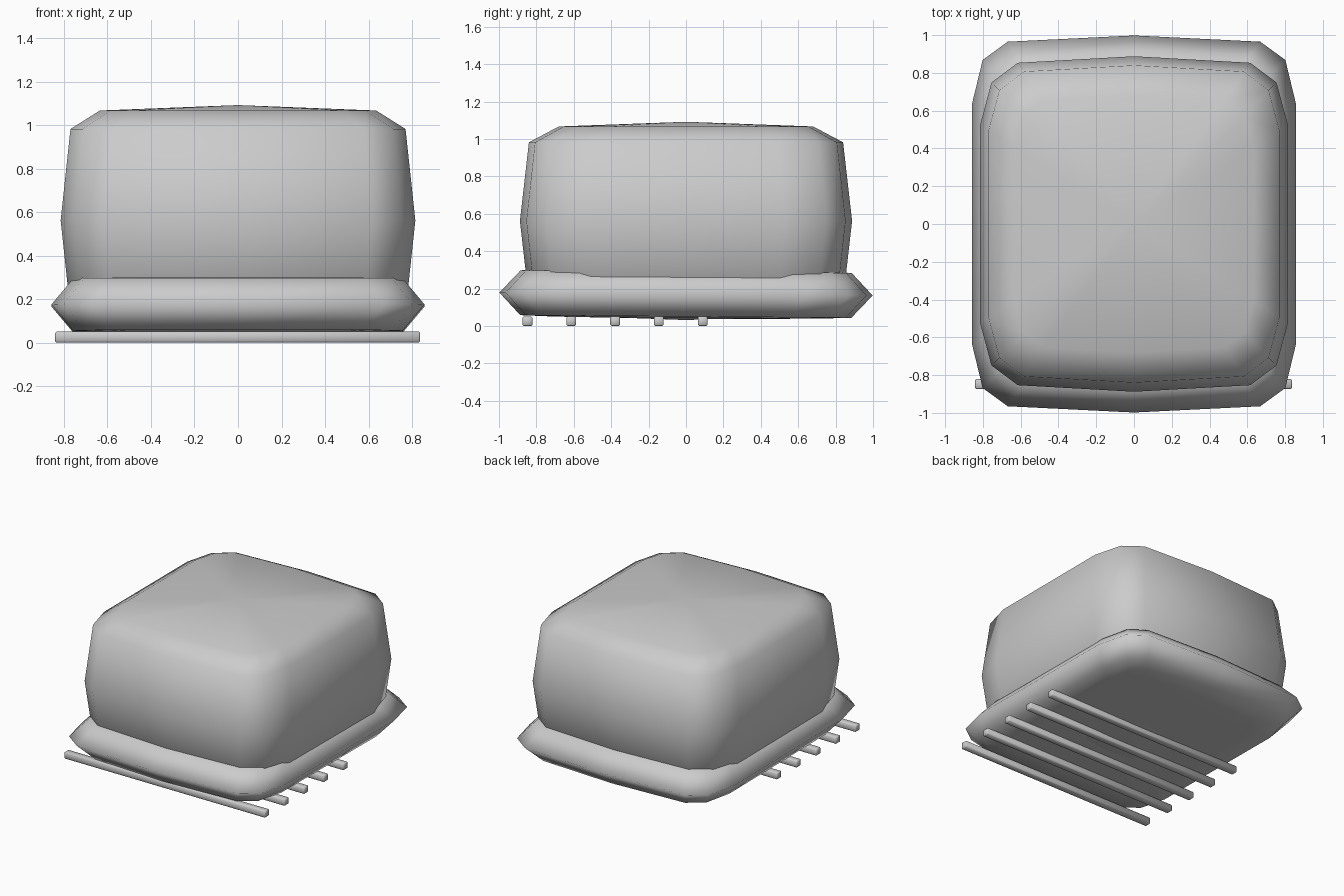
import bpy
import bmesh

cube = bpy.data.objects.get("Cube")
if cube:
    bpy.data.objects.remove(cube, do_unlink=True)

grey = bpy.data.materials.new("plain_grey")
grey.use_nodes = True
colour = (0.6, 0.6, 0.6, 1)
grey.diffuse_color = colour
grey.node_tree.nodes["Principled BSDF"].inputs["Base Color"].default_value = colour


def finish(name, bm):
    """Turn a bmesh into a smooth grey object."""
    bmesh.ops.recalc_face_normals(bm, faces=bm.faces[:])
    for face in bm.faces:
        face.smooth = True
    mesh = bpy.data.meshes.new(name)
    bm.to_mesh(mesh)
    bm.free()
    mesh.materials.append(grey)
    obj = bpy.data.objects.new(name, mesh)
    bpy.context.collection.objects.link(obj)
    return obj


def outline(quarter):
    """Full rounded-rectangle outline from one quarter, front to side."""
    half = quarter + [(x, -y) for x, y in reversed(quarter) if y]
    return half + [(-x, y) for x, y in reversed(half) if x]


def cushion(name, quarter, rings, pole, middle):
    """Loft rings (half width, half depth, height), mirrored below the middle."""
    bm = bmesh.new()
    shape = outline(quarter)
    levels = rings + [(w, d, -z) for w, d, z in reversed(rings) if z]
    loops = [[bm.verts.new((x * w, y * d, z)) for x, y in shape]
             for w, d, z in levels]
    count = len(shape)
    for a, b in zip(loops, loops[1:]):
        for i in range(count):
            j = (i + 1) % count
            bm.faces.new((a[i], a[j], b[j], b[i]))
    for loop, z in ((loops[0], pole), (loops[-1], -pole)):
        tip = bm.verts.new((0, 0, z))
        for i in range(count):
            bm.faces.new((loop[i], loop[(i + 1) % count], tip))
    obj = finish(name, bm)
    obj.location.z = middle
    return obj


# Tall padded body
cushion("padded_body",
        [(0, 1), (0.755, 0.961), (0.926, 0.843), (1, 0.59), (1, 0)],
        [(0.635, 0.68, 0.505), (0.77, 0.84, 0.42), (0.815, 0.888, 0)],
        0.53, 0.562)

# Wide base cushion, leaning very slightly backwards
base = cushion("base_cushion",
               [(0, 1), (0.78, 0.967), (0.935, 0.87), (1, 0.64), (1, 0)],
               [(0.60, 0.70, 0.126), (0.757, 0.885, 0.12), (0.857, 0.998, 0)],
               0.134, 0.171)
base.rotation_euler.x = -0.008

# Five slats underneath, running side to side
for n in range(5):
    bm = bmesh.new()
    bmesh.ops.create_cube(bm, size=1)
    bmesh.ops.scale(bm, vec=(1.677, 0.052, 0.05), verts=bm.verts[:])
    slat = finish(f"slat_{n + 1}", bm)
    slat.location = (-0.002, -0.847 + n * 0.234, 0.026)
    bevel = slat.modifiers.new("soft_edges", "BEVEL")
    bevel.width = 0.006
    bevel.segments = 1
